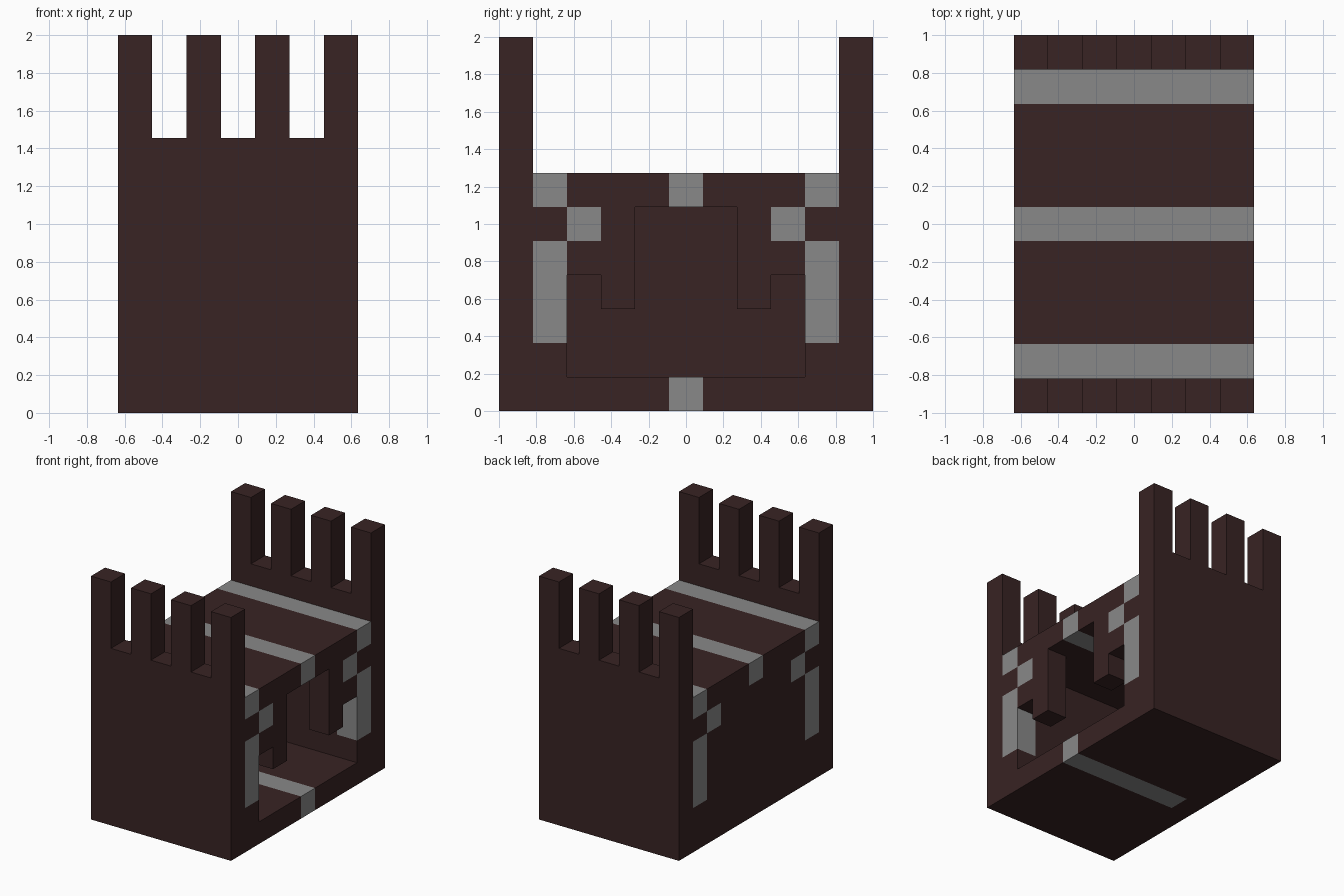
import bpy, bmesh, math
from mathutils import Vector

cube = bpy.data.objects.get("Cube")
if cube:
    bpy.data.objects.remove(cube, do_unlink=True)

U = 2 / 11  # edge length of one block


def material(name, rgb):
    m = bpy.data.materials.new(name)
    m.use_nodes = True
    m.diffuse_color = (*rgb, 1)
    m.node_tree.nodes["Principled BSDF"].inputs["Base Color"].default_value = (*rgb, 1)
    return m


MATS = [material("dark brown", (0.040, 0.017, 0.017)),
        material("stone grey", (0.25, 0.25, 0.25))]


def block_slab(name, rows, axis, start, end):
    """Extrude a block pattern (top row first): # brown, G grey, . open."""
    height, width = len(rows), len(rows[0])

    def cell(c, r):
        return rows[r][c] if 0 <= c < width and 0 <= r < height else "."

    def point(c, r, d):
        across, up = c - width / 2, height - r
        return Vector((d, across, up) if axis == "x" else (across, d, up)) * U

    bm = bmesh.new()

    def quad(corners, mat):
        face = bm.faces.new([bm.verts.new(point(*p)) for p in corners])
        face.material_index = mat

    for r in range(height):
        for c in range(width):
            if cell(c, r) == ".":
                continue
            mat = int(cell(c, r) == "G")
            ring = [(c, r), (c + 1, r), (c + 1, r + 1), (c, r + 1)]
            neighbours = [(c, r - 1), (c + 1, r), (c, r + 1), (c - 1, r)]
            # Two caps, plus sides wherever the next cell is open
            for d in (start, end):
                quad([(*p, d) for p in ring], mat)
            for i, n in enumerate(neighbours):
                if cell(*n) == ".":
                    a, b = ring[i], ring[(i + 1) % 4]
                    quad([(*a, start), (*b, start), (*b, end), (*a, end)], mat)

    bmesh.ops.remove_doubles(bm, verts=bm.verts[:], dist=0.001)
    bmesh.ops.recalc_face_normals(bm, faces=bm.faces[:])
    # Merge flat areas of one colour
    bmesh.ops.dissolve_limit(bm, angle_limit=math.radians(1), verts=bm.verts[:],
                             edges=bm.edges[:], delimit={"MATERIAL"})
    mesh = bpy.data.meshes.new(name)
    bm.to_mesh(mesh)
    bm.free()
    for m in MATS:
        mesh.materials.append(m)
    obj = bpy.data.objects.new(name, mesh)
    bpy.context.collection.objects.link(obj)
    return obj


# Tall end walls with battlements
end_wall = ["#.#.#.#"] * 3 + ["#######"] * 8
block_slab("front_wall", end_wall, "y", -5.5, -4.5)
block_slab("back_wall", end_wall, "y", 4.5, 5.5)

# Hollow middle: roof, floor and inner walls
roof = "G###G###G"
hall = [roof] + ["#.......#"] * 5 + ["####G####"]
block_slab("hall", hall, "x", -2.5, 2.5)

# Open side with the gateway and hanging teeth
gateway = [roof,
           "#G#...#G#",
           "G##...##G",
           "G.#...#.G",
           "G.......G",
           "#.......#",
           "####G####"]
block_slab("gateway_wall", gateway, "x", 2.5, 3.5)

# Closed side
closed = [roof, "#G#####G#"] + ["G#######G"] * 3 + ["#########"] * 2
block_slab("closed_wall", closed, "x", -3.5, -2.5)
